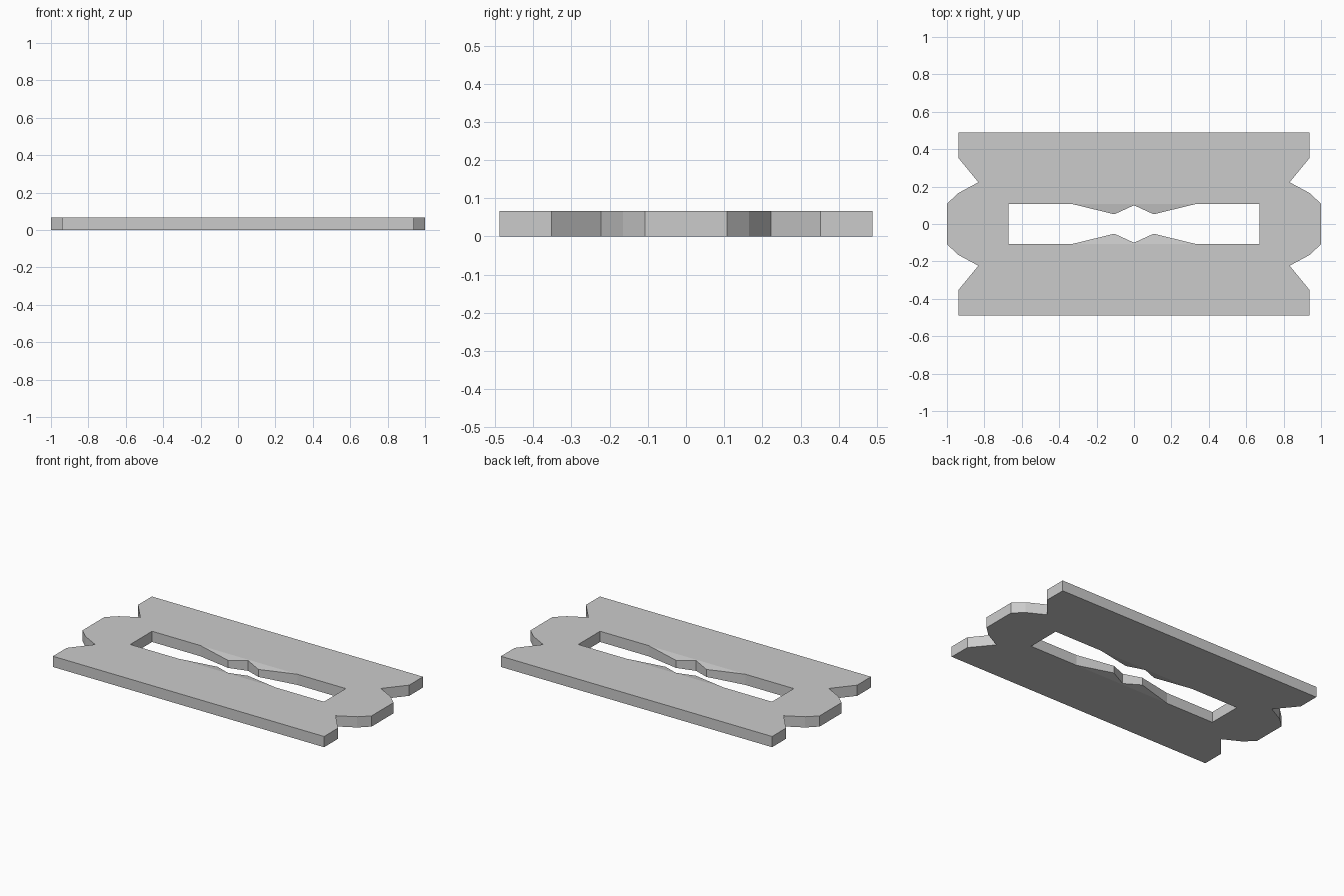
import bpy
import bmesh

if "Cube" in bpy.data.objects:
    bpy.data.objects.remove(bpy.data.objects["Cube"])

HEIGHT = 0.067
CREASE = 0.108   # y of the slot edge where the teeth begin
TOOTH_SLOPE = 0.18  # how fast the teeth thin towards the slot centre

# One quarter of the plate, seen from above
body = [(0, 0.489), (0.938, 0.489), (0.938, 0.352), (0.832, 0.223),
        (0.94, 0.165), (1.0, CREASE), (1.0, 0), (0.67, 0),
        (0.67, CREASE), (0.335, CREASE), (0, CREASE)]
# Half tooth that narrows the slot
tooth = [(0, CREASE), (0.335, CREASE), (0.105, 0.052), (0, 0.1)]

bm = bmesh.new()
verts = {}


def column(p):
    """Lower and upper vertex at a plan point, thinner inside the teeth."""
    if p not in verts:
        dz = TOOTH_SLOPE * (CREASE - p[1]) if p in tooth else 0
        verts[p] = (bm.verts.new((*p, dz)), bm.verts.new((*p, HEIGHT - dz)))
    return verts[p]


# Top and bottom faces
for outline in (body, tooth):
    cols = [column(p) for p in outline]
    bm.faces.new([c[0] for c in cols])
    bm.faces.new([c[1] for c in cols])

# Walls around the outer edge and the slot, leaving the mirror seams open
rim = body[:10] + tooth[2:]
for a, b in zip(rim, rim[1:]):
    if a[1] == 0 and b[1] == 0:
        continue
    (a0, a1), (b0, b1) = column(a), column(b)
    bm.faces.new((a0, b0, b1, a1))
bmesh.ops.recalc_face_normals(bm, faces=bm.faces)

mesh = bpy.data.meshes.new("blade_plate")
bm.to_mesh(mesh)
bm.free()
plate = bpy.data.objects.new("blade_plate", mesh)
bpy.context.collection.objects.link(plate)

# Mirror the quarter to the full plate
mirror = plate.modifiers.new("Mirror", 'MIRROR')
mirror.use_axis = (True, True, False)
mirror.merge_threshold = 0.0005
